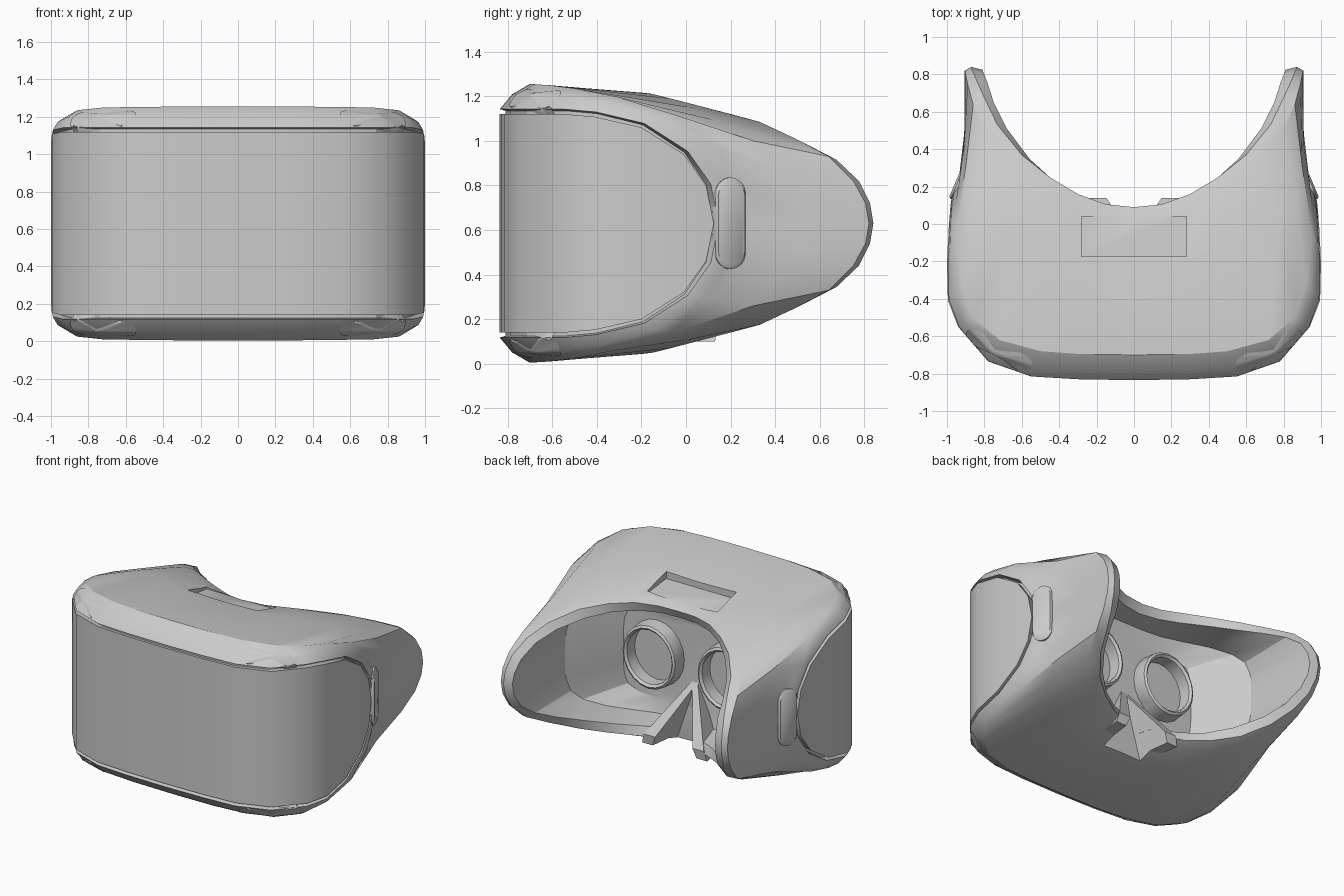
import bpy, bmesh, math
from mathutils import Vector

if "Cube" in bpy.data.objects:
    bpy.data.objects.remove(bpy.data.objects["Cube"])

ZM = 0.63  # height of the top/bottom mirror plane


def make(name, bm, angle=35, smooth=True):
    bmesh.ops.recalc_face_normals(bm, faces=bm.faces)
    me = bpy.data.meshes.new(name)
    bm.to_mesh(me)
    bm.free()
    ob = bpy.data.objects.new(name, me)
    bpy.context.collection.objects.link(ob)
    if smooth:
        shade(ob, angle)
    return ob


def activate(ob):
    bpy.ops.object.select_all(action='DESELECT')
    ob.select_set(True)
    bpy.context.view_layer.objects.active = ob


def shade(ob, angle=35):
    activate(ob)
    bpy.ops.object.shade_smooth_by_angle(angle=math.radians(angle))


def loop(q):
    """Mirror a quarter path (top centre to side) into a closed 36-point ring."""
    right = q + [(x, y, 2 * ZM - z) for x, y, z in q[-2::-1]]
    return right + [(-x, y, z) for x, y, z in right[-2:0:-1]]


def loft(bm, quarters):
    rings = [[bm.verts.new(p) for p in loop(q)] for q in quarters]
    for a, b in zip(rings, rings[1:]):
        for i in range(36):
            j = (i + 1) % 36
            bm.faces.new((a[i], a[j], b[j], b[i]))
    return rings


def wrap_cap(bm, r):
    """Close a ring with vertical strips that wrap round the front."""
    for k in range(-9, 9):
        bm.faces.new(list(dict.fromkeys(r[i % 36] for i in (k, k + 1, 17 - k, 18 - k))))


def hull(name, pts):
    bm = bmesh.new()
    for p in pts:
        bm.verts.new(p)
    bmesh.ops.convex_hull(bm, input=bm.verts)
    return make(name, bm, smooth=False)


def shrink(q, kx, ky, kz):
    return [(x * kx, -.3 + (y + .3) * ky, ZM + (z - ZM) * kz) for x, y, z in q]


# Quarter rings running from the top centre to the middle of the side
visor = [(0, -.835, 1.12), (.3, -.83, 1.12), (.55, -.815, 1.12), (.78, -.735, 1.12), (.94, -.55, 1.12),
         (.995, -.41, 1.108), (1.0, -.2, 1.06), (.99, -.01, .94), (.982, .09, .8), (.978, .125, .63)]
crest = [(0, -.70, 1.255), (.3, -.695, 1.255), (.5, -.68, 1.253), (.72, -.62, 1.25), (.86, -.5, 1.235),
         (.92, -.32, 1.2), (.955, -.06, 1.12), (.95, .13, .97), (.925, .235, .8), (.915, .27, .63)]
body = [(0, -.2, 1.212), (.25, -.19, 1.215), (.45, -.15, 1.21), (.64, -.07, 1.19), (.78, .02, 1.15),
        (.87, .14, 1.09), (.9, .3, 1.0), (.908, .42, .87), (.906, .5, .74), (.906, .52, .63)]
outer = [(0, .03, 1.14), (.18, .05, 1.14), (.34, .11, 1.14), (.5, .2, 1.12), (.66, .33, 1.085),
         (.79, .49, 1.01), (.86, .64, .93), (.89, .75, .82), (.902, .805, .72), (.905, .82, .63)]
rim = [(0, .09, 1.10), (.15, .105, 1.105), (.3, .16, 1.11), (.45, .25, 1.095), (.6, .37, 1.06),
       (.73, .53, .99), (.80, .675, .915), (.845, .775, .82), (.865, .825, .72), (.87, .84, .63)]
inner = [(0, .06, 1.04), (.14, .075, 1.045), (.28, .13, 1.045), (.42, .22, 1.035), (.56, .35, 1.0),
         (.68, .51, .945), (.75, .65, .88), (.785, .76, .80), (.805, .81, .71), (.81, .825, .63)]
wall = [(0, -.08, 1.03), (.14, -.08, 1.03), (.28, -.07, 1.03), (.45, -.04, 1.04), (.62, .03, 1.03),
        (.74, .12, .98), (.78, .2, .9), (.79, .24, .8), (.79, .25, .71), (.79, .25, .63)]

# Lip just outside the visor, and a rounded ring between lip and crest
lip, mid = [], []
for i, (v, c) in enumerate(zip(visor, crest)):
    t = max(0, (i - 4) / 5)
    a = t * math.pi / 2
    l = (v[0] * .995, v[1] + .022 * math.sin(a), v[2] + .022 * math.cos(a))
    lip.append(l)
    mid.append(((l[0] + c[0]) * .505, (l[1] + c[1]) * .508, (l[2] + c[2]) / 2 + .01 * (1 - t)))
floor = [(x * .72, -.1, ZM + (z - ZM) * .75) for x, y, z in wall]

# Headset shell: groove, frame, body, rim and face cavity in one loft
bm = bmesh.new()
rings = loft(bm, [shrink(lip, .95, .95, .985), lip, mid, crest, body, outer, rim, inner, wall, floor])
wrap_cap(bm, rings[0])
bm.faces.new(rings[-1])
shell = make("headset_shell", bm, smooth=False)


def cylinder(name, x, z, r, y0, y1, n=20):
    bm = bmesh.new()
    bmesh.ops.create_cone(bm, cap_ends=True, segments=n, radius1=r, radius2=r, depth=y1 - y0)
    for v in bm.verts:
        v.co = Vector((x + v.co.x, (y0 + y1) / 2 + v.co.z, z + v.co.y))
    return make(name, bm, smooth=False)


def cut(ob, cutter):
    cutter.hide_render = True
    m = ob.modifiers.new("cut", 'BOOLEAN')
    m.operation, m.solver, m.object = 'DIFFERENCE', 'EXACT', cutter
    activate(ob)
    bpy.ops.object.modifier_apply(modifier=m.name)


# Tent over the nose, hollowed by the same cutter that notches the shell
tent = hull("nose_tent", [(s * x, y, z) for s in (-1, 1) for x, y, z in (
    (.21, -.16, .1), (.26, .13, .1), (.24, .14, .17), (.015, -.11, .53))])

# Cutters: nose notch, top recess, lens bores, sensor hole
cutters = [
    hull("notch_cutter", [(-.18, -.13, 0), (.18, -.13, 0), (-.25, .4, 0), (.25, .4, 0),
                          (-.2, -.13, -.1), (.2, -.13, -.1), (-.27, .4, -.1), (.27, .4, -.1),
                          (0, -.085, .47), (0, .4, .6)]),
    hull("recess_cutter", [(s * .28, y, z) for s in (-1, 1)
                           for y, z in ((-.175, 1.4), (-.175, 1.16), (.04, 1.137), (.04, 1.4))]),
    cylinder("bore_cutter_l", -.3, .65, .18, -.24, .3),
    cylinder("bore_cutter_r", .3, .65, .18, -.24, .3),
    cylinder("sensor_cutter", 0, .9, .04, -.18, .3, 12)]
cut(tent, cutters[0])
for c in cutters:
    cut(shell, c)
for c in cutters:
    bpy.data.objects.remove(c)
shade(shell, 28)

# Front visor wrapping round to the sides
bm = bmesh.new()
rings = loft(bm, [visor, shrink(visor, .94, .94, .99)])
wrap_cap(bm, rings[0])
make("front_visor", bm, 40)

# Lens tubes
for s, side in ((-1, "left"), (1, "right")):
    bm = bmesh.new()
    prof = [(.18, -.2), (.18, -.01), (.195, .005), (.21, -.005), (.22, -.13)]
    n = 20
    vs = [[bm.verts.new((s * .3 + r * math.cos(2 * math.pi * k / n), y,
                         .65 + 1.08 * r * math.sin(2 * math.pi * k / n))) for k in range(n)] for r, y in prof]
    for a, b in zip(vs, vs[1:] + vs[:1]):
        for k in range(n):
            bm.faces.new((a[k], a[(k + 1) % n], b[(k + 1) % n], b[k]))
    make("lens_tube_" + side, bm)


def stadium(bm, centre, along, normal, half_l, half_w, levels, target=None):
    """Nested capsule outlines as (scale, height), last one filled; optionally dropped onto a target."""
    c, n = Vector(centre), Vector(normal).normalized()
    u = Vector(along)
    u = (u - n * u.dot(n)).normalized()
    w = n.cross(u)
    prev = None
    for k, h in levels:
        ring = []
        for i in range(24):
            a = 2 * math.pi * (i + .5) / 24
            du = half_w * math.cos(a) + math.copysign(half_l - half_w, math.cos(a))
            p = c + k * (u * du + w * half_w * math.sin(a)) + n * h
            if target:
                hit, loc, _, _ = target.ray_cast(p + n * .3, -n)
                p = loc + n * .005 if hit else p
            ring.append(bm.verts.new(p))
        if prev:
            for i in range(24):
                j = (i + 1) % 24
                bm.faces.new((prev[i], prev[j], ring[j], ring[i]))
        prev = ring
    bm.faces.new(prev)


for s, side in ((-1, "left"), (1, "right")):
    # Side button
    bm = bmesh.new()
    stadium(bm, (s * .948, .198, ZM), (0, 0, 1), (s * .92, .39, 0), .205, .072,
            [(1, -.04), (1, .005), (.9, .016)])
    make("side_button_" + side, bm)
    # Tracking sensor windows hugging the frame corners
    for t, lvl in ((1, "top"), (-1, "bottom")):
        bm = bmesh.new()
        stadium(bm, (s * .73, -.69, ZM + t * .57), (s * .9, -(-.45), 0), (s * .38, -.65, t * .65), .2, .062,
                [(1 - k / 8, 0) for k in range(8)], shell)
        make("sensor_window_%s_%s" % (lvl, side), bm, 60)
